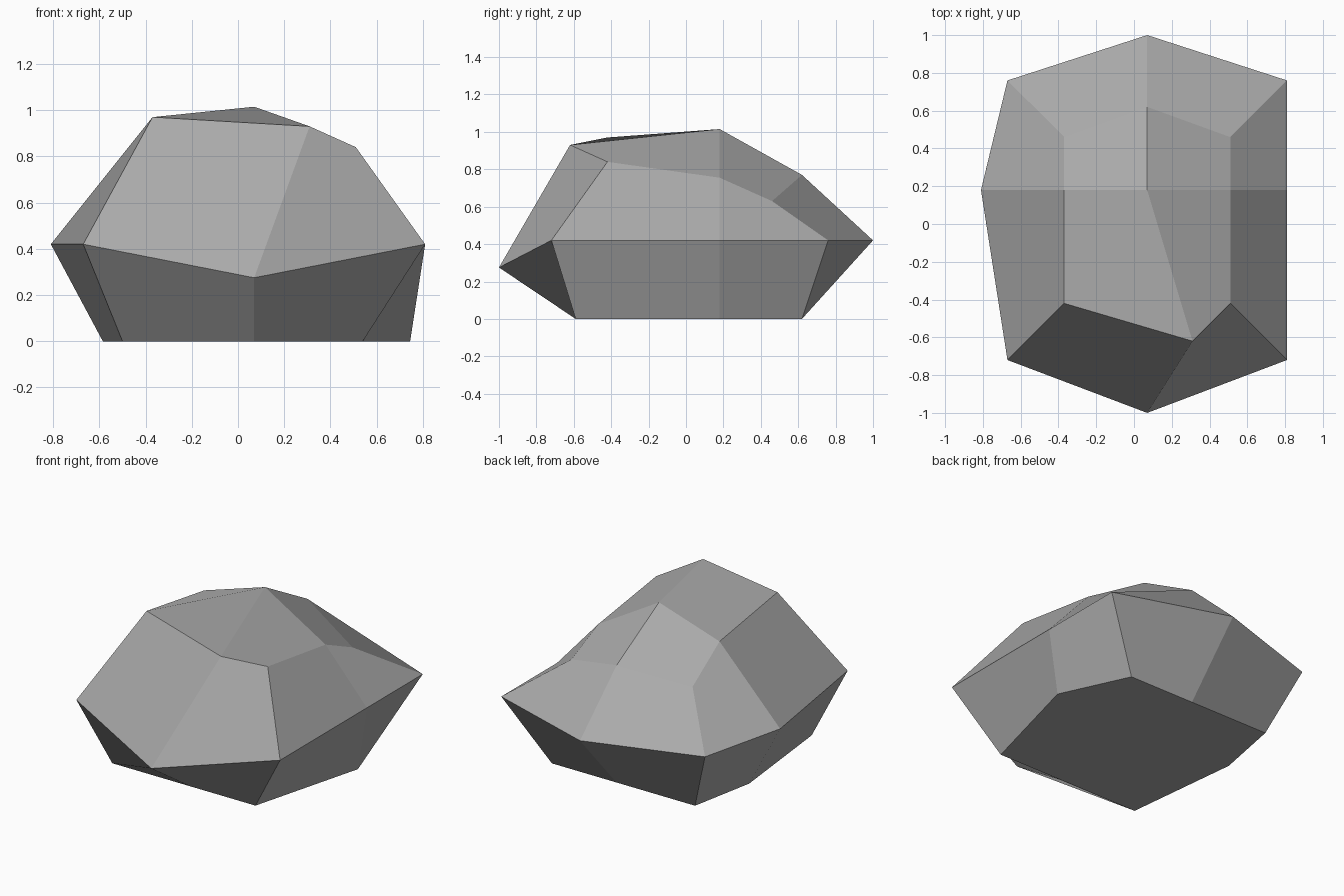
import bpy
import bmesh

# Remove the default object if present
default_cube = bpy.data.objects.get("Cube")
if default_cube:
    bpy.data.objects.remove(default_cube, do_unlink=True)

# Stone material
stone = bpy.data.materials.new("stone_grey")
stone.use_nodes = True
stone_colour = (0.40, 0.40, 0.40, 1.0)
stone.diffuse_color = stone_colour
shader = next(n for n in stone.node_tree.nodes if n.type == "BSDF_PRINCIPLED")
shader.inputs["Base Color"].default_value = stone_colour
shader.inputs["Roughness"].default_value = 0.9

# Three rings, each counter-clockwise from the front -x corner
base_ring = [(-.5, -.59, 0), (.07, -.59, 0), (.54, -.59, 0), (.745, .18, 0),
             (.54, .62, 0), (.07, .62, 0), (-.5, .62, 0), (-.585, .18, 0)]
waist_ring = [(-.67, -.72, .42), (.07, -1, .275), (.81, -.72, .42), (.81, .18, .42),
              (.81, .76, .42), (.07, 1, .42), (-.67, .76, .42), (-.81, .18, .42)]
shoulder_ring = [(-.37, -.42, .97), (.31, -.62, .93), (.51, -.42, .84), (.51, .18, .755),
                 (.51, .46, .63), (.07, .62, .77), (-.37, .46, .685), (-.37, .18, .876)]
peak_point = (.07, .18, 1.015)

bm = bmesh.new()
base, waist, shoulder = [[bm.verts.new(point) for point in ring]
                         for ring in (base_ring, waist_ring, shoulder_ring)]
peak = bm.verts.new(peak_point)


def bridge(lower, upper):
    """Join two rings with a band of quads."""
    count = len(lower)
    for i in range(count):
        j = (i + 1) % count
        bm.faces.new((lower[i], lower[j], upper[j], upper[i]))


# Flanks of the rock
bridge(base, waist)
bridge(waist, shoulder)

# Flat underside
bm.faces.new(list(reversed(base)))

# Crown: one quad per corner, meeting at the peak
for corner in range(0, len(shoulder), 2):
    bm.faces.new((shoulder[corner], shoulder[corner + 1], peak, shoulder[corner - 1]))

bmesh.ops.recalc_face_normals(bm, faces=bm.faces[:])

# Finished rock, flat shaded
mesh = bpy.data.meshes.new("rock")
bm.to_mesh(mesh)
bm.free()
mesh.materials.append(stone)
rock = bpy.data.objects.new("rock", mesh)
bpy.context.collection.objects.link(rock)
